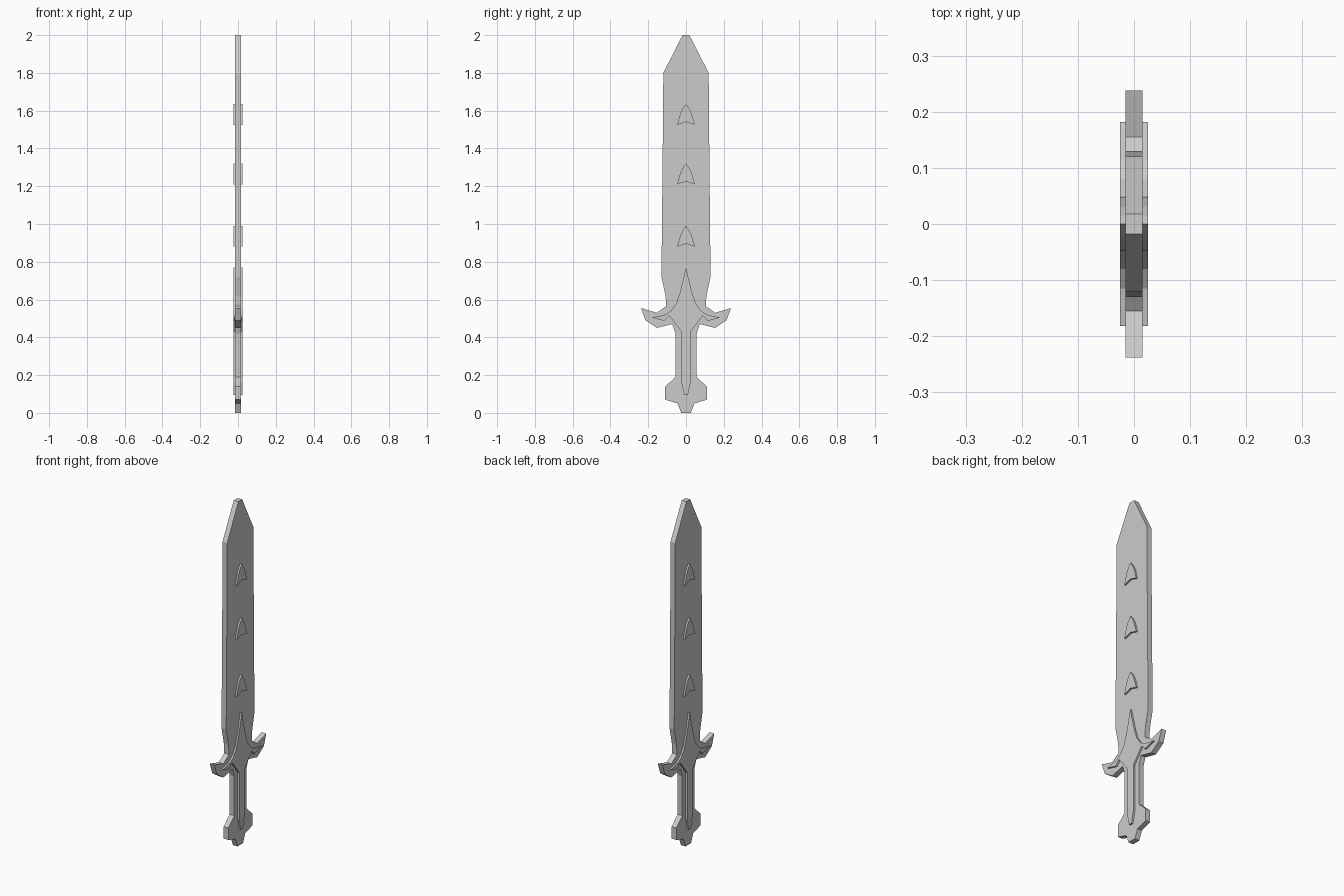
import bpy
import bmesh

cube = bpy.data.objects.get("Cube")
if cube:
    bpy.data.objects.remove(cube, do_unlink=True)

steel = bpy.data.materials.new("plain grey")
steel.use_nodes = True
grey = (0.6, 0.6, 0.6, 1)
steel.diffuse_color = grey
steel.node_tree.nodes["Principled BSDF"].inputs["Base Color"].default_value = grey


def mirrored(half):
    """Close a half outline of (y, z) points by mirroring it across y = 0."""
    return half + [(-y, z) for y, z in reversed(half) if y > 0]


def slab(name, half, thickness):
    """Extrude a mirrored outline through x, centred on x = 0."""
    bm = bmesh.new()
    face = bm.faces.new([bm.verts.new((-thickness / 2, y, z)) for y, z in mirrored(half)])
    extruded = bmesh.ops.extrude_face_region(bm, geom=[face])["geom"]
    verts = [v for v in extruded if isinstance(v, bmesh.types.BMVert)]
    bmesh.ops.translate(bm, verts=verts, vec=(thickness, 0, 0))
    bmesh.ops.recalc_face_normals(bm, faces=bm.faces)
    mesh = bpy.data.meshes.new(name)
    bm.to_mesh(mesh)
    bm.free()
    mesh.materials.append(steel)
    obj = bpy.data.objects.new(name, mesh)
    bpy.context.collection.objects.link(obj)
    return obj


# Blade, guard, grip and pommel share one flat silhouette
slab("sword_body", [
    (0.025, 0), (0.045, 0.05), (0.11, 0.07), (0.11, 0.14), (0.056, 0.19),
    (0.056, 0.42), (0.073, 0.47), (0.155, 0.45), (0.215, 0.49), (0.238, 0.555),
    (0.155, 0.53), (0.105, 0.565), (0.108, 0.62), (0.13, 0.72),
    (0.122, 1.53), (0.12, 1.8), (0.018, 2.0)], 0.03)

# Raised cross ornament, showing on both faces
slab("hilt_ornament", [
    (0.01, 0.095), (0.024, 0.16), (0.024, 0.43), (0.09, 0.515), (0.115, 0.487),
    (0.182, 0.505), (0.115, 0.518), (0.08, 0.54), (0.05, 0.582), (0.03, 0.645),
    (0, 0.77)], 0.05)

# Raised arrowheads along the blade
for i, apex in enumerate((0.99, 1.32, 1.635)):
    slab(f"blade_arrowhead_{i + 1}", [
        (0, apex - 0.095), (0.047, apex - 0.11), (0.03, apex - 0.05),
        (0.015, apex - 0.02), (0, apex)], 0.05)
